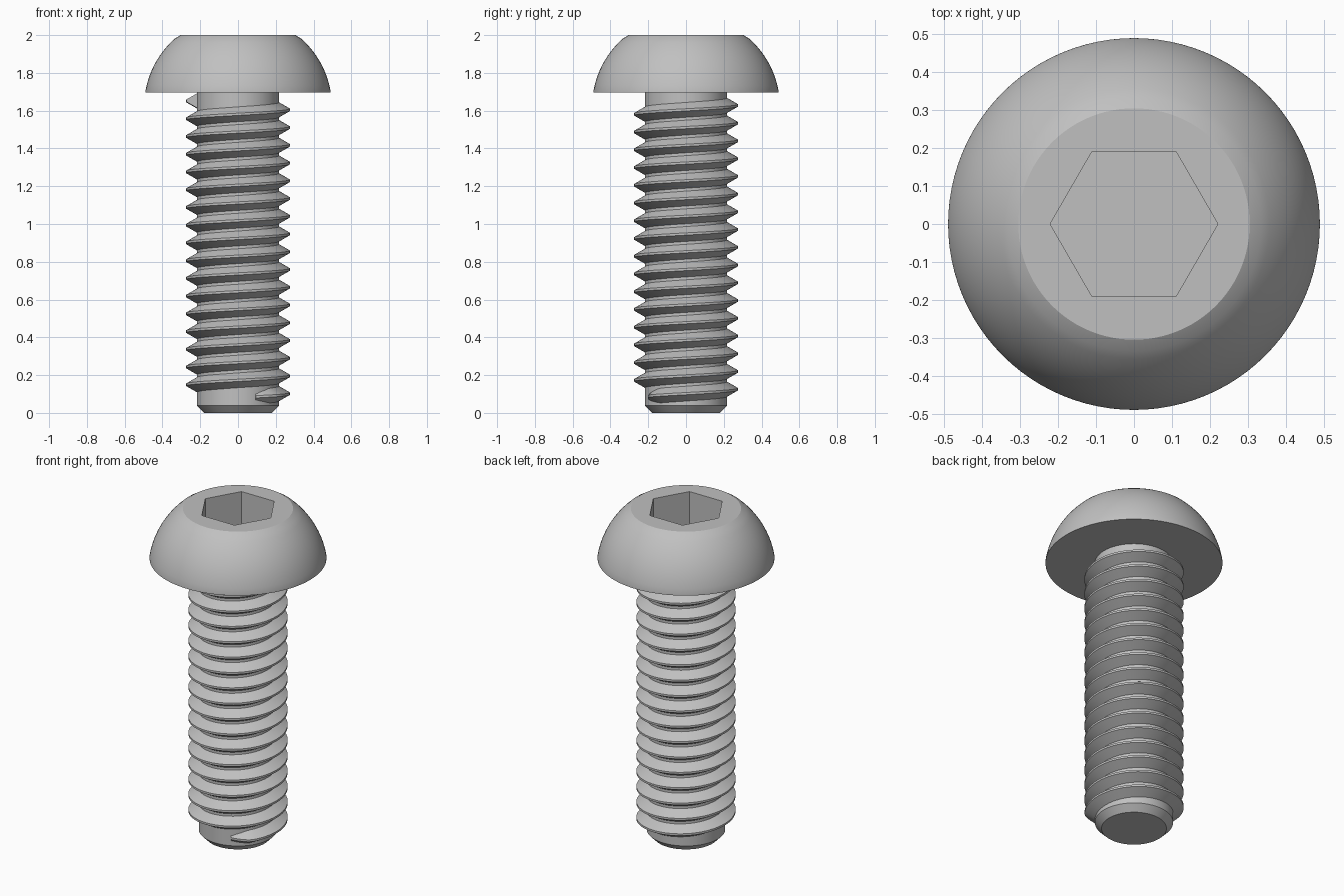
import bpy, bmesh
from math import sin, cos, pi, radians

cube = bpy.data.objects.get("Cube")
if cube:
    bpy.data.objects.remove(cube, do_unlink=True)

# Plain grey metal
steel = bpy.data.materials.new("grey_steel")
steel.use_nodes = True
GREY = (0.53, 0.53, 0.53, 1)
steel.diffuse_color = GREY
steel.node_tree.nodes["Principled BSDF"].inputs["Base Color"].default_value = GREY


def finish(bm, name):
    """Turn a bmesh into a shaded, coloured object."""
    bmesh.ops.recalc_face_normals(bm, faces=bm.faces[:])
    mesh = bpy.data.meshes.new(name)
    bm.to_mesh(mesh)
    bm.free()
    obj = bpy.data.objects.new(name, mesh)
    bpy.context.collection.objects.link(obj)
    mesh.materials.append(steel)
    return obj


def smooth(obj):
    bpy.ops.object.select_all(action="DESELECT")
    obj.select_set(True)
    bpy.context.view_layer.objects.active = obj
    bpy.ops.object.shade_smooth_by_angle(angle=radians(25))


def lathe(name, profile, sides):
    """Closed solid of revolution from (radius, height) points, bottom to top."""
    bm = bmesh.new()
    rings = [[bm.verts.new((r * cos(2 * pi * i / sides), r * sin(2 * pi * i / sides), z))
              for i in range(sides)] for r, z in profile]
    for low, high in zip(rings, rings[1:]):
        for i in range(sides):
            j = (i + 1) % sides
            bm.faces.new((low[i], low[j], high[j], high[i]))
    bm.faces.new(rings[0][::-1])
    bm.faces.new(rings[-1])
    return finish(bm, name)


# Domed head with a flat top
HEAD_Z = 1.695
arc = [radians(10 + 42 * i / 12) for i in range(12)]
dome = [(0.018 + 0.479 * cos(a), 1.622 + 0.479 * sin(a)) for a in arc]
head = lathe("head", [(0.49, HEAD_Z)] + dome + [(0.305, 2.0)], 96)

# Hexagonal socket cut into the head
cutter = lathe("socket_cutter", [(0.221, 1.8), (0.221, 2.1)], 6)
cutter.hide_render = True
cut = head.modifiers.new("socket", "BOOLEAN")
cut.operation = "DIFFERENCE"
cut.solver = "EXACT"
cut.object = cutter
bpy.context.view_layer.objects.active = head
bpy.ops.object.modifier_apply(modifier=cut.name)
bpy.data.objects.remove(cutter, do_unlink=True)
smooth(head)

# Plain shank with a chamfered tip
ROOT, CREST = 0.217, 0.275
smooth(lathe("shank", [(0.18, 0), (ROOT, 0.038), (ROOT, HEAD_Z + 0.005)], 64))

# Right-handed thread ridge, tapering in at the tip and cut square near the head
PITCH, START_Z, STEPS = 0.0939, 0.085, 64
start, end = radians(-65), radians(187) + 16 * 2 * pi
count = round((end - start) / (2 * pi) * STEPS)
bm = bmesh.new()
rings = []
for i in range(count + 1):
    a = start + (end - start) * i / count
    z = START_Z + PITCH * (a - start) / (2 * pi)
    grow = min(1, 0.1 + (a - start) / radians(28))
    inner = ROOT - 0.003
    outer = ROOT + (CREST - ROOT) * grow
    base, tip = 0.041 * (0.4 + 0.6 * grow), 0.006
    section = [(inner, -base), (outer, -tip), (outer, tip), (inner, base)]
    rings.append([bm.verts.new((r * cos(a), r * sin(a), z + h)) for r, h in section])
for p, q in zip(rings, rings[1:]):
    for k in range(4):
        m = (k + 1) % 4
        bm.faces.new((p[k], p[m], q[m], q[k]))
bm.faces.new(rings[0])
bm.faces.new(rings[-1][::-1])
smooth(finish(bm, "thread"))
